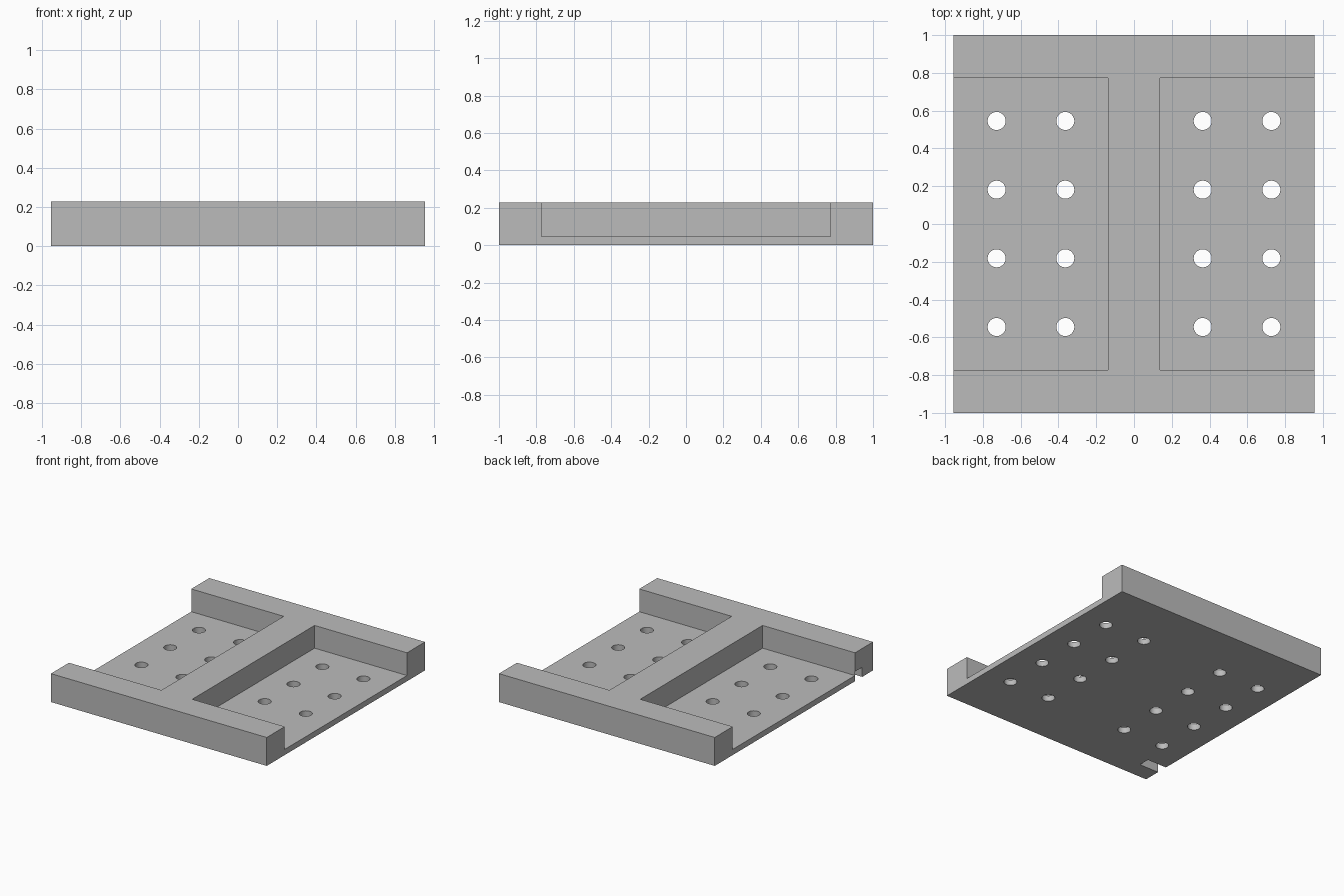
import bpy
import bmesh
from mathutils import Matrix, Vector

U = 1 / 22  # module: the floor thickness

cube = bpy.data.objects.get("Cube")
if cube:
    bpy.data.objects.remove(cube, do_unlink=True)

grey = bpy.data.materials.new("plain grey")
grey.use_nodes = True
grey.diffuse_color = (0.5, 0.5, 0.5, 1)
grey.node_tree.nodes["Principled BSDF"].inputs["Base Color"].default_value = (0.5, 0.5, 0.5, 1)


def add_box(bm, low, high):
    """Box between two corners, in modules."""
    low, high = Vector(low) * U, Vector(high) * U
    size = Matrix.Diagonal((high - low).to_4d())
    size[3][3] = 1
    bmesh.ops.create_cube(bm, size=1, matrix=Matrix.Translation((low + high) / 2) @ size)


def finish(name, bm):
    mesh = bpy.data.meshes.new(name)
    bm.to_mesh(mesh)
    bm.free()
    mesh.materials.append(grey)
    obj = bpy.data.objects.new(name, mesh)
    bpy.context.collection.objects.link(obj)
    return obj


# Solid block
bm = bmesh.new()
add_box(bm, (-21, -22, 0), (21, 22, 5))
tray = finish("tray_body", bm)

# Two open-sided pockets, leaving the floor, end walls and centre rib
pockets = bmesh.new()
for side in (-1, 1):
    xs = sorted((side * 3, side * 23))
    add_box(pockets, (xs[0], -17, 1), (xs[1], 17, 7))

# Drain holes through the floor
holes = bmesh.new()
for x in (-16, -8, 8, 16):
    for y in (-12, -4, 4, 12):
        bmesh.ops.create_cone(holes, cap_ends=True, segments=32,
                              radius1=1.05 * U, radius2=1.05 * U, depth=4 * U,
                              matrix=Matrix.Translation((x * U, y * U, U / 2)))

# Small notch under one end wall
notch = bmesh.new()
add_box(notch, (-23, -19, -1), (-17.2, -17, 1.7))

cutters = [finish("pocket_cutter", pockets), finish("hole_cutter", holes),
           finish("notch_cutter", notch)]
for cutter in cutters:
    cutter.hide_render = True
    mod = tray.modifiers.new(cutter.name, "BOOLEAN")
    mod.operation = "DIFFERENCE"
    mod.solver = "EXACT"
    mod.object = cutter

# Bake the cuts and remove the cutters
bpy.context.view_layer.update()
graph = bpy.context.evaluated_depsgraph_get()
cut_mesh = bpy.data.meshes.new_from_object(tray.evaluated_get(graph))
tray.modifiers.clear()
tray.data = cut_mesh
for cutter in cutters:
    bpy.data.objects.remove(cutter, do_unlink=True)
tray.data.materials.clear()
tray.data.materials.append(grey)
for face in tray.data.polygons:
    face.material_index = 0

# Smooth hole walls, sharp edges elsewhere
bpy.ops.object.select_all(action="DESELECT")
tray.select_set(True)
bpy.context.view_layer.objects.active = tray
bpy.ops.object.shade_smooth_by_angle()
